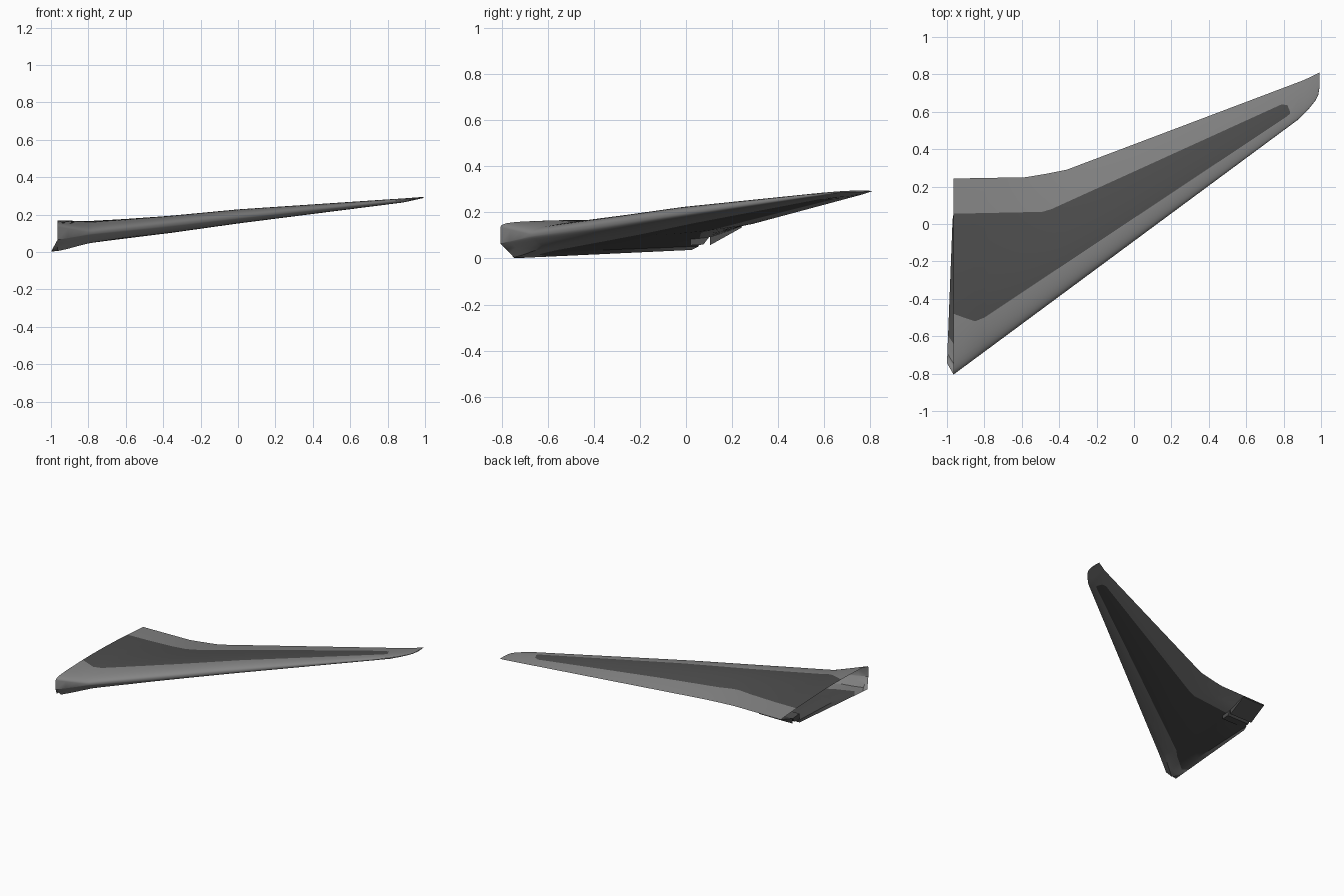
import bpy, bmesh, math

if "Cube" in bpy.data.objects:
    bpy.data.objects.remove(bpy.data.objects["Cube"])


def material(name, v):
    m = bpy.data.materials.new(name)
    m.diffuse_color = (v, v, v, 1)
    m.use_nodes = True
    m.node_tree.nodes["Principled BSDF"].inputs["Base Color"].default_value = m.diffuse_color
    return m


LIGHT = material("light_grey", 0.23)
DARK = material("dark_grey", 0.075)


def make(name, bm):
    me = bpy.data.meshes.new(name)
    bm.to_mesh(me)
    bm.free()
    ob = bpy.data.objects.new(name, me)
    bpy.context.collection.objects.link(ob)
    me.materials.append(LIGHT)
    me.materials.append(DARK)
    bpy.ops.object.select_all(action='DESELECT')
    ob.select_set(True)
    bpy.context.view_layer.objects.active = ob
    bpy.ops.object.shade_smooth_by_angle(angle=math.radians(30))
    return ob


def interp(table, x):
    for (x0, y0), (x1, y1) in zip(table, table[1:]):
        if x <= x1:
            return y0 + (y1 - y0) * max(0, (x - x0) / (x1 - x0))
    return table[-1][1]


# Planform, height and thickness along the span
LE_Y = [(-.965, -.805), (.88, .56), (.93, .61), (.97, .66), (.985, .69), (.992, .73)]
TE_Y = [(-.965, .243), (-.58, .25), (-.47, .268), (-.36, .29), (.91, .77), (.992, .81)]
LE_Z = [(-.965, .10), (-.79, .10), (0, .185), (.88, .275), (.992, .291)]
TE_Z = [(-.965, .14), (-.58, .142), (-.36, .15), (.91, .279), (.992, .293)]
UP = [(-.965, .053), (0, .042), (.88, .011), (.992, .003)]
DOWN = [(-.965, .08), (-.79, .06), (0, .033), (.88, .011), (.992, .003)]
NOSE = [(-.965, .035), (-.79, .004), (.99, .001)]
BOX = [(-.965, 1), (-.79, .6), (-.4, 0)]
# Painted panel edges
REAR = [(-.965, .055), (-.49, .065), (-.44, .08), (.79, .64), (.82, .635),
        (.835, .60), (.88, .67), (.992, .775)]
FRONT_UP = [(-.965, -.48), (-.91, -.5), (-.85, -.52), (-.8, -.5), (.81, .57),
            (.835, .59), (.88, .66), (.992, .77)]
FRONT_LOW = [(-.965, -.64), (-.85, -.55), (-.8, -.5)] + FRONT_UP[4:]
STATIONS = [-.965, -.91, -.85, -.8, -.78, -.68, -.58, -.49, -.44, -.36, -.2, 0, .2, .4,
            .6, .79, .81, .82, .835, .88, .91, .93, .95, .97, .985, .992]
NF, NP, NR = 10, 8, 4


def foil(s):
    return (.2969 * s ** .5 - .126 * s - .3516 * s * s + .2843 * s ** 3 - .1036 * s ** 4) / .1


def box(s):
    return min(1, s / .06) * min(1, (1 - s) / .16)


def section(x, upper):
    le, te = interp(LE_Y, x), interp(TE_Y, x)
    sf = (interp(FRONT_UP if upper else FRONT_LOW, x) - le) / (te - le)
    sr = (interp(REAR, x) - le) / (te - le)
    ss = [sf * (i / NF) ** 2 for i in range(NF)]
    ss += [sf + (sr - sf) * i / NP for i in range(NP)]
    ss += [sr + (1 - sr) * i / NR for i in range(NR + 1)]
    pts = []
    for s in ss:
        base = interp(LE_Z, x) * (1 - s) + interp(TE_Z, x) * s
        h = interp(NOSE, x) * max(0, 1 - s) ** 8
        if upper:
            z = base + h + interp(UP, x) * foil(s)
        else:
            k = interp(BOX, x)
            z = base - h - interp(DOWN, x) * (foil(s) * (1 - k) + box(s) * k)
        pts.append((x, le + (te - le) * s, z))
    return pts


# Wing skins, open at the root, with a cove under the root trailing edge
bm = bmesh.new()
grids = {}
for upper in (True, False):
    g = [[bm.verts.new(p) for p in section(x, upper)] for x in STATIONS]
    grids[upper] = g
    for i in range(len(g) - 1):
        for j in range(NF + NP + NR):
            if not upper and j >= NF + NP and STATIONS[i] < -.785:
                continue
            q = [g[i][j], g[i + 1][j], g[i + 1][j + 1], g[i][j + 1]]
            f = bm.faces.new(q if upper else q[::-1])
            f.material_index = int(NF <= j < NF + NP and STATIONS[i] < .83)
u, l = grids[True], grids[False]
for i in range(len(STATIONS) - 1):
    bm.faces.new((l[i][0], l[i + 1][0], u[i + 1][0], u[i][0]))
for j in range(NF + NP + NR):
    bm.faces.new((u[-1][j], l[-1][j], l[-1][j + 1], u[-1][j + 1]))

# Root lip flaring down and outboard from the lower skin
lip = [l[0][0]]
for v in l[0][1:NF + NP + 1]:
    t = (v.co.y + .805) / .86
    lip.append(bm.verts.new((-1 + .03 * t, -.745 + .77 * t, .001 + .036 * t)))
for j in range(NF + NP):
    q = [lip[j + 1], l[0][j + 1], l[0][j]] + ([lip[j]] if j else [])
    bm.faces.new(q).material_index = int(j >= NF)
bmesh.ops.remove_doubles(bm, verts=bm.verts, dist=.0002)
make("wing_skin", bm)


def extrude_x(name, profile, x0, x1):
    bm = bmesh.new()
    a, b = [[bm.verts.new((x, y, z)) for y, z in profile] for x in (x0, x1)]
    bm.faces.new(a)
    bm.faces.new(b[::-1])
    for i in range(len(a)):
        k = (i + 1) % len(a)
        bm.faces.new((a[i], b[i], b[k], a[k]))
    bmesh.ops.recalc_face_normals(bm, faces=bm.faces)
    for f in bm.faces:
        f.material_index = 1
    make(name, bm)


# Root flap and the step ahead of it
extrude_x("root_flap", [(.105, .058), (.105, .095), (.24, .139), (.24, .133)], -.965, -.78)
extrude_x("cove_step", [(.02, .057), (.075, .06), (.1, .092), (.02, .1)], -.964, -.78)
